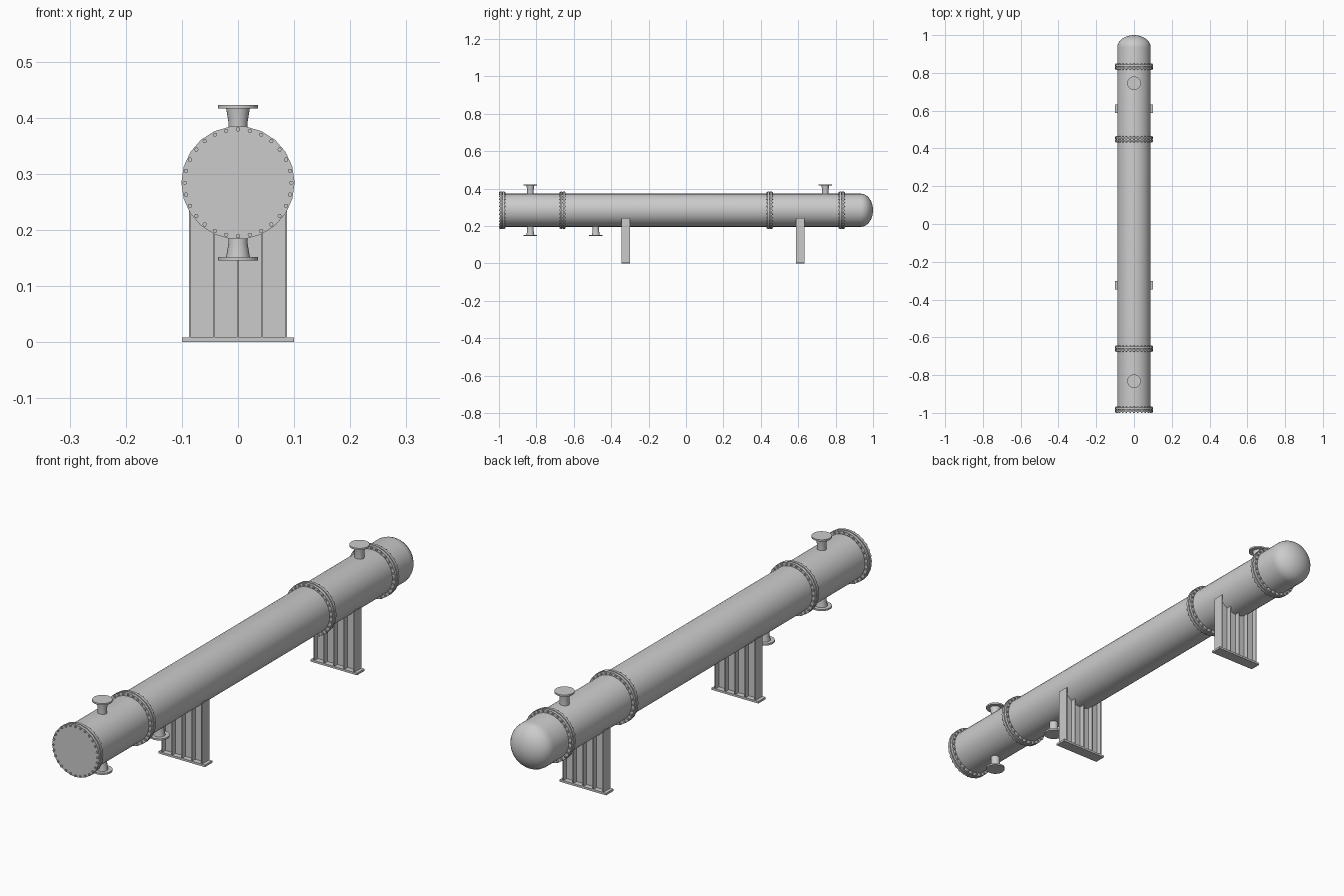
import bpy, bmesh
from math import sin, cos, pi, asin, sqrt, radians
from mathutils import Matrix, Vector

if "Cube" in bpy.data.objects:
    bpy.data.objects.remove(bpy.data.objects["Cube"])

CZ = 0.284      # height of the vessel axis
R = 0.0885      # shell radius
ALONG_Y = Matrix.Translation((0, 0, CZ)) @ Matrix.Rotation(-pi / 2, 4, 'X')


def finish(name, bm, smooth=True):
    bmesh.ops.recalc_face_normals(bm, faces=bm.faces)
    me = bpy.data.meshes.new(name)
    bm.to_mesh(me)
    bm.free()
    ob = bpy.data.objects.new(name, me)
    bpy.context.collection.objects.link(ob)
    if smooth:
        bpy.ops.object.select_all(action='DESELECT')
        ob.select_set(True)
        bpy.context.view_layer.objects.active = ob
        bpy.ops.object.shade_smooth_by_angle(angle=radians(35))
    return ob


def lathe(bm, profile, sides, mat):
    """Revolve (radius, height) points about local z, closing both ends."""
    rings = []
    for r, h in profile:
        if r < 1e-6:
            rings.append([bm.verts.new(mat @ Vector((0, 0, h)))])
        else:
            rings.append([bm.verts.new(mat @ Vector((r * cos(2 * pi * i / sides),
                          r * sin(2 * pi * i / sides), h))) for i in range(sides)])
    for a, b in zip(rings, rings[1:]):
        for i in range(sides):
            j = (i + 1) % sides
            if len(b) == 1:
                bm.faces.new((a[i], a[j], b[0]))
            else:
                bm.faces.new((a[i], a[j], b[j], b[i]))
    for ring in (rings[0], rings[-1]):
        if len(ring) > 2:
            bm.faces.new(ring)


def box(bm, x, y, z):
    mid = [(a + b) / 2 for a, b in (x, y, z)]
    size = [b - a for a, b in (x, y, z)]
    bmesh.ops.create_cube(bm, size=1, matrix=Matrix.Translation(mid) @ Matrix.Diagonal((*size, 1)))


# shell with domed rear head
bm = bmesh.new()
dome = [(R * cos(t * pi / 16), 0.935 + 0.065 * sin(t * pi / 16)) for t in range(8)]
lathe(bm, [(R, -0.985)] + dome + [(0, 1.0)], 32, ALONG_Y)
finish("shell", bm)

# bolted flange pairs
for name, y in (("front_cover", -0.983), ("channel_flange", -0.66),
                ("shell_flange", 0.448), ("head_flange", 0.833)):
    bm = bmesh.new()
    for a, b in ((-0.012, -0.002), (0.002, 0.012)):
        lathe(bm, [(0.101, y + a), (0.101, y + b)], 22, ALONG_Y)
    finish(name, bm)
    bm = bmesh.new()
    for i in range(28):
        t = 2 * pi * i / 28
        at = ALONG_Y @ Matrix.Translation((0.095 * cos(t), 0.095 * sin(t), y))
        for h0, h1 in ((-0.017, -0.012), (0.012, 0.017)):
            lathe(bm, [(0.004, h0), (0.004, h1)], 6, at)
        lathe(bm, [(0.0025, -0.002), (0.0025, 0.002)], 6, at)
    finish(name + "_bolts", bm, smooth=False)

# flanged nozzles, top (+1) and bottom (-1)
for name, y, side in (("front_top_nozzle", -0.832, 1), ("rear_top_nozzle", 0.745, 1),
                      ("front_bottom_nozzle", -0.832, -1), ("shell_bottom_nozzle", -0.482, -1)):
    bm = bmesh.new()
    at = Matrix.Translation((0, y, CZ)) @ Matrix.Diagonal((1, 1, side, 1))
    lathe(bm, [(0.017, 0.086), (0.017, 0.108), (0.021, 0.132), (0.036, 0.132), (0.036, 0.1385)], 24, at)
    finish(name, bm)

# saddle supports
for name, y in (("front_saddle", -0.323), ("rear_saddle", 0.61)):
    bm = bmesh.new()
    d = 0.0225
    box(bm, (-0.1, 0.1), (y - d, y + d), (0, 0.008))            # base plate
    for x in (-0.0855, -0.043, 0, 0.043, 0.0855):               # upright ribs
        top = 0.243 if abs(x) > 0.08 else CZ - sqrt(R * R - x * x) + 0.001
        box(bm, (x - 0.0017, x + 0.0017), (y - d, y + d), (0.008, top))
    a0 = asin((0.243 - CZ) / R)                                 # web cut to the shell
    arc = [a0 + (-pi - 2 * a0) * i / 16 for i in range(17)]
    pts = [(-0.0855, 0.008), (0.0855, 0.008), (0.0855, 0.243)]
    pts += [(R * cos(a), CZ + R * sin(a)) for a in arc] + [(-0.0855, 0.243)]
    face = bm.faces.new([bm.verts.new((x, y - 0.002, z)) for x, z in pts])
    ext = bmesh.ops.extrude_face_region(bm, geom=[face], use_keep_orig=True)
    bmesh.ops.translate(bm, vec=(0, 0.004, 0),
                        verts=[v for v in ext["geom"] if isinstance(v, bmesh.types.BMVert)])
    finish(name, bm, smooth=False)
